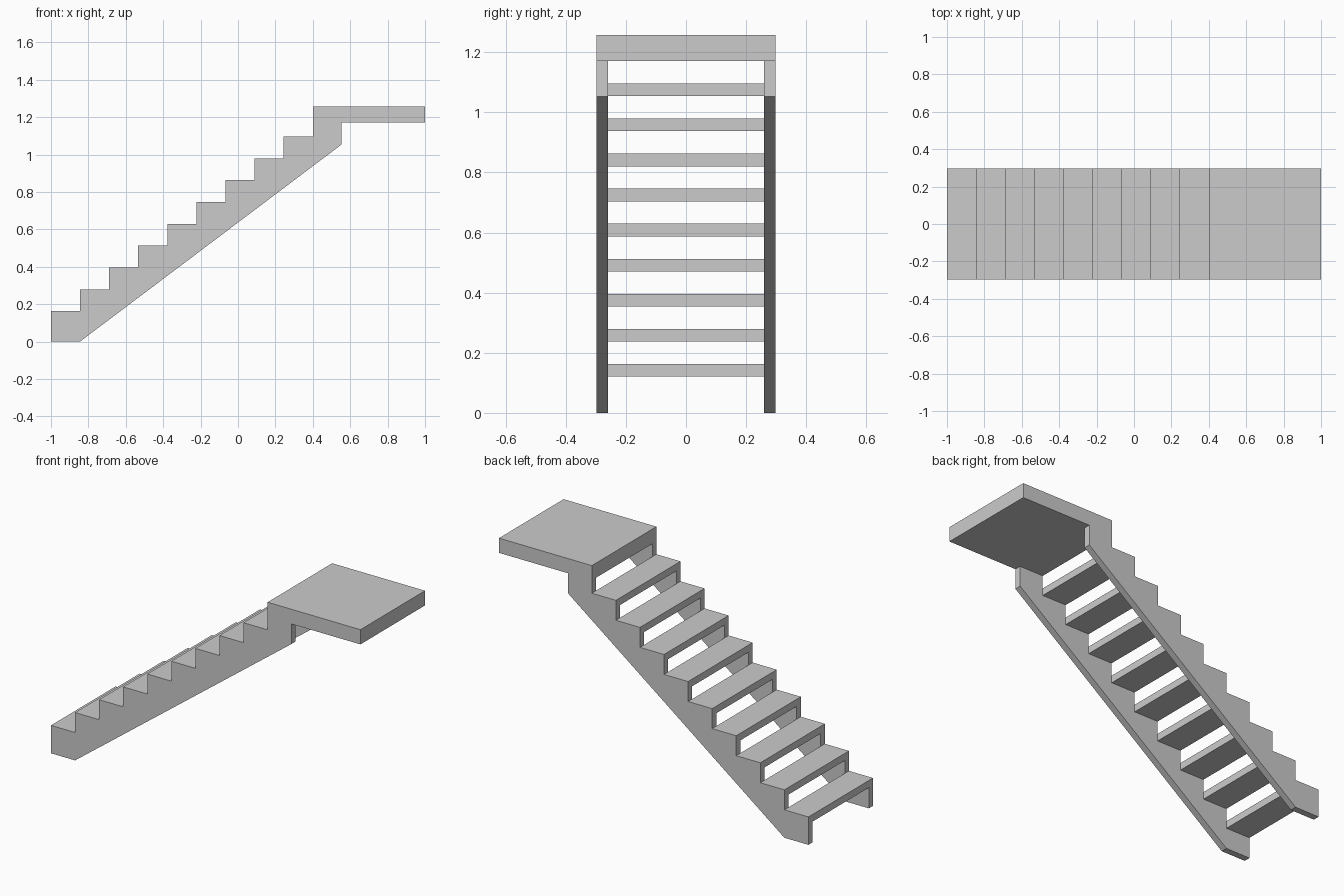
import bpy, bmesh

if "Cube" in bpy.data.objects:
    bpy.data.objects.remove(bpy.data.objects["Cube"])

STEPS = 9
X0, X1 = -1.0, 0.4           # start of flight, front edge of landing
RUN = (X1 - X0) / STEPS
TOP0, RISE = 0.163, 0.1166   # first tread height, rise per step
TREAD_T = 0.042
HALF_W, INNER = 0.298, 0.26  # outer and inner faces of the stringers
LAND_BOT, LAND_TOP = 1.171, 1.257


def extrude_profile(name, profile, y0, y1):
    """Extrude an x/z outline from y0 to y1."""
    bm = bmesh.new()
    face = bm.faces.new([bm.verts.new((x, y0, z)) for x, z in profile])
    ext = bmesh.ops.extrude_face_region(bm, geom=[face])
    verts = [g for g in ext["geom"] if isinstance(g, bmesh.types.BMVert)]
    bmesh.ops.translate(bm, verts=verts, vec=(0, y1 - y0, 0))
    bmesh.ops.recalc_face_normals(bm, faces=bm.faces)
    mesh = bpy.data.meshes.new(name)
    bm.to_mesh(mesh)
    bm.free()
    obj = bpy.data.objects.new(name, mesh)
    bpy.context.collection.objects.link(obj)
    return obj


def rect(x0, x1, z0, z1):
    return [(x0, z0), (x1, z0), (x1, z1), (x0, z1)]


# Saw-tooth stringers on both sides
outline = [(X0 + RUN, 0), (X0, 0)]
for i in range(STEPS):
    z = TOP0 + i * RISE
    outline += [(X0 + i * RUN, z), (X0 + (i + 1) * RUN, z)]
outline += [(X1, LAND_BOT), (0.553, LAND_BOT), (0.553, 1.053)]
extrude_profile("stringer_front", outline, -HALF_W, -INNER)
extrude_profile("stringer_back", outline, INNER, HALF_W)

# Open treads, flush with the stringer notches
for i in range(STEPS):
    x, z = X0 + i * RUN, TOP0 + i * RISE
    extrude_profile(f"tread_{i + 1}", rect(x, x + RUN, z - TREAD_T, z), -INNER, INNER)

# Landing slab
extrude_profile("landing", rect(X1, 1.0, LAND_BOT, LAND_TOP), -HALF_W, HALF_W)
